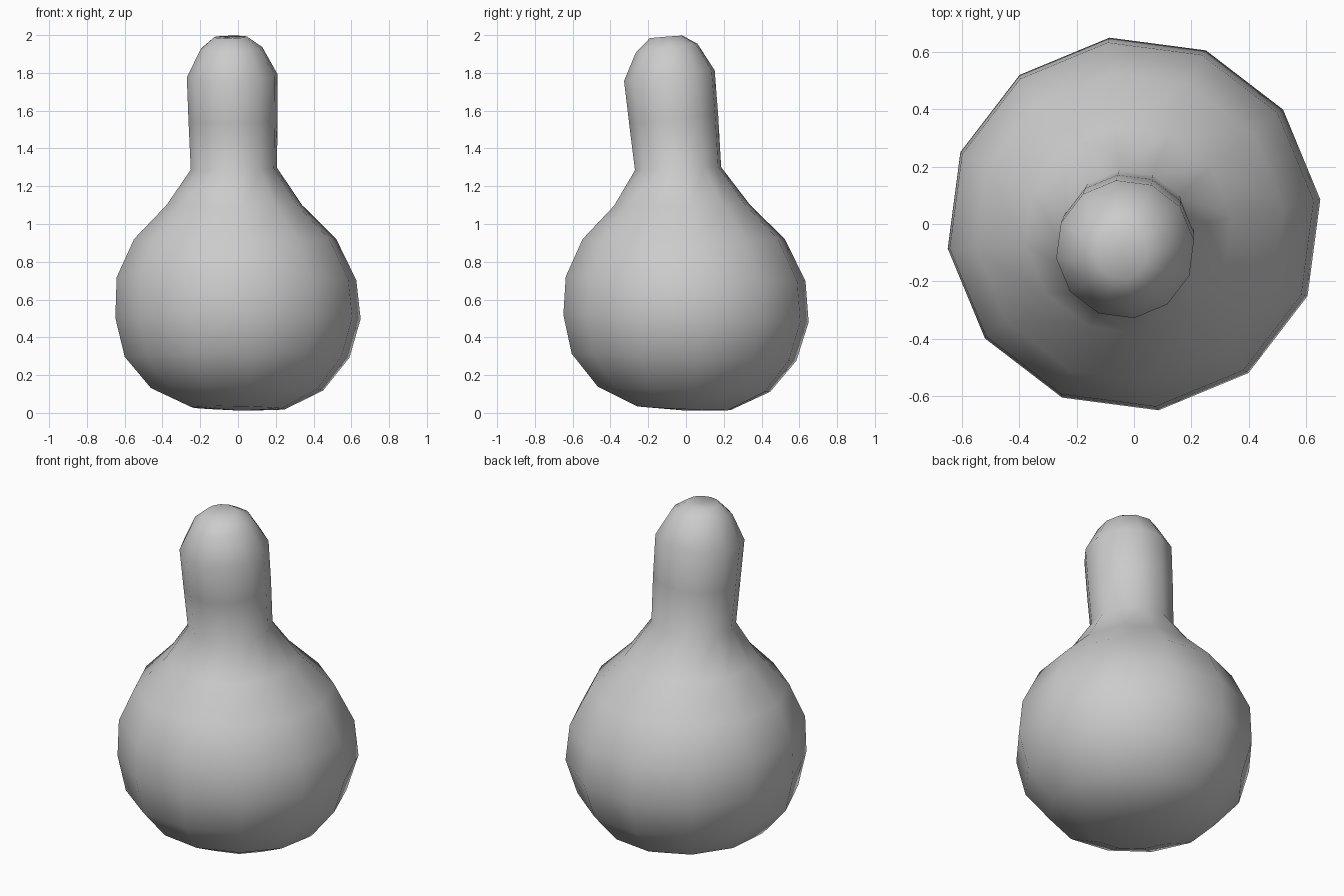
import bpy, bmesh
from math import sin, cos, radians, tau

cube = bpy.data.objects.get("Cube")
if cube:
    bpy.data.objects.remove(cube, do_unlink=True)

SIDES = 12
TURN = radians(7.5)

# Each ring: centre x, centre y, height, radius, slope along x, slope along y
RINGS = [
    (0.00, -0.01, 0.025, 0.25, -0.02, -0.04),
    (-0.005, -0.01, 0.125, 0.46, -0.01, -0.03),
    (-0.005, -0.01, 0.295, 0.60, 0.0, -0.03),
    (0.0, 0.0, 0.50, 0.655, 0.0, -0.03),
    (-0.008, -0.002, 0.71, 0.64, -0.01, -0.02),
    (-0.015, -0.012, 0.92, 0.54, 0.0, 0.0),
    (-0.02, -0.022, 1.10, 0.362, 0.0, 0.01),
    (-0.022, -0.042, 1.293, 0.23, 0.02, 0.04),
    (-0.026, -0.065, 1.55, 0.238, 0.02, 0.08),
    (-0.031, -0.088, 1.785, 0.242, 0.02, 0.12),
    (-0.035, -0.103, 1.93, 0.165, 0.02, 0.15),
    (-0.04, -0.105, 1.99, 0.088, 0.02, 0.08),
]
BOTTOM_POLE = (0.01, 0.0, 0.012)
TOP_POLE = (-0.045, -0.09, 1.985)

# Plain grey skin
grey = bpy.data.materials.new("plain_grey")
grey.use_nodes = True
colour = (0.6, 0.6, 0.6, 1)
grey.diffuse_color = colour
grey.node_tree.nodes["Principled BSDF"].inputs["Base Color"].default_value = colour

# Gourd body: leaning rings bridged into one skin
bm = bmesh.new()
loops = []
for cx, cy, z, r, slope_x, slope_y in RINGS:
    loop = []
    for i in range(SIDES):
        a = TURN + tau * i / SIDES
        dx, dy = r * cos(a), r * sin(a)
        loop.append(bm.verts.new((cx + dx, cy + dy, z + slope_x * dx + slope_y * dy)))
    loops.append(loop)

for low, high in zip(loops, loops[1:]):
    for i in range(SIDES):
        j = (i + 1) % SIDES
        bm.faces.new((low[i], low[j], high[j], high[i]))

# Closed bottom and rounded tip
for pole, loop in ((BOTTOM_POLE, loops[0]), (TOP_POLE, loops[-1])):
    centre = bm.verts.new(pole)
    for i in range(SIDES):
        bm.faces.new((loop[i], loop[(i + 1) % SIDES], centre))

bmesh.ops.recalc_face_normals(bm, faces=bm.faces)
for face in bm.faces:
    face.smooth = True

mesh = bpy.data.meshes.new("gourd_body")
bm.to_mesh(mesh)
bm.free()
mesh.materials.append(grey)
body = bpy.data.objects.new("gourd_body", mesh)
bpy.context.collection.objects.link(body)
